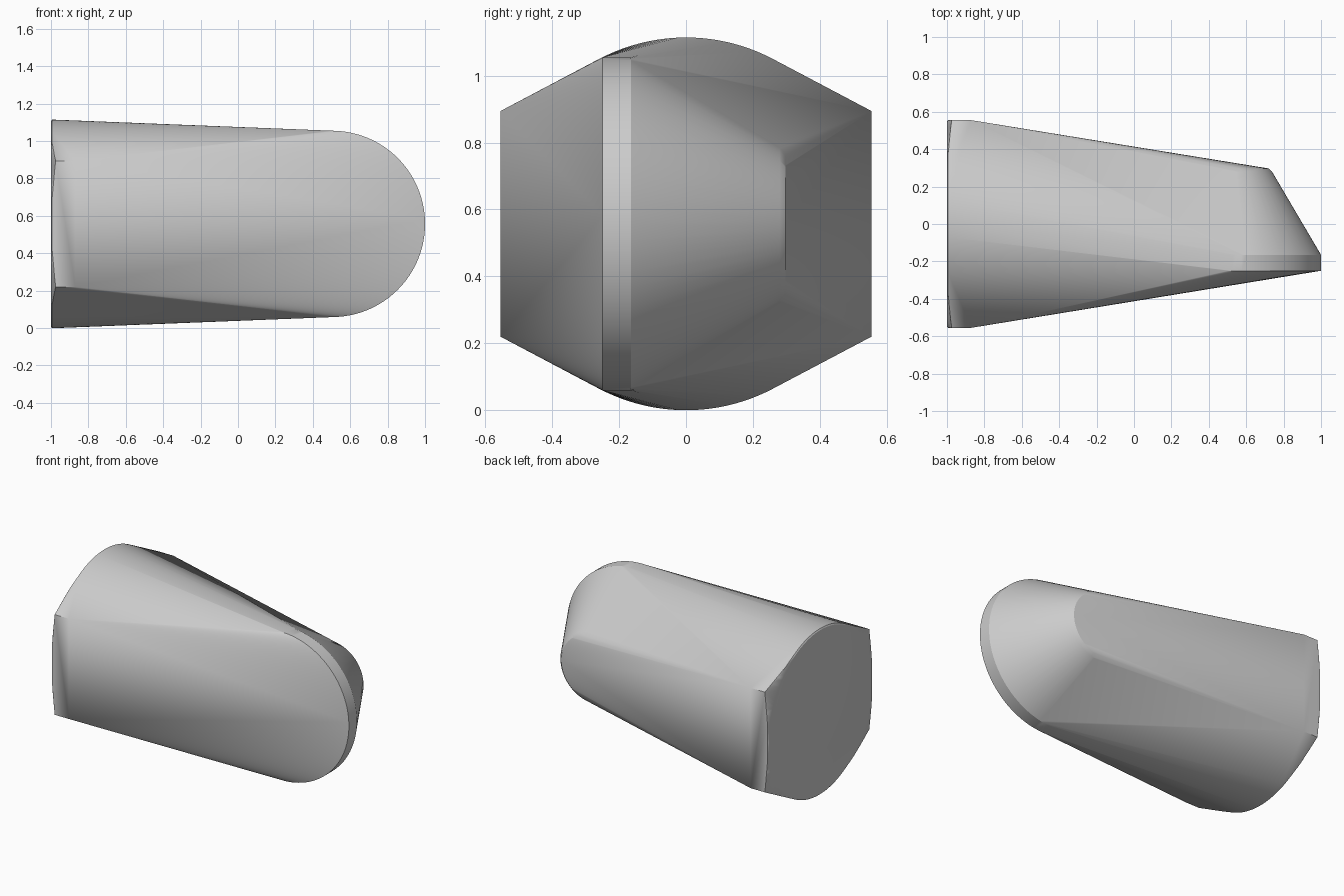
import bpy, bmesh
from math import sin, cos, asin, pi, radians

cube = bpy.data.objects.get("Cube")
if cube:
    bpy.data.objects.remove(cube)

CZ = 0.557            # height of the long axis
R = 0.557             # radius of the rounded top and bottom
HALF_WIDTH = 0.555    # flat sides of the base
TANGENT = asin(0.26 / R)


def base_radius(a):
    """Distance to the base outline at angle a from vertical."""
    s, c = abs(sin(a)), abs(cos(a))
    t = asin(min(1.0, s))
    r = R if t <= TANGENT else R / cos(t - TANGENT)
    return min(r, HALF_WIDTH / s) if s > 1e-6 else r


def base_section(x, limit, steps=144):
    """Base outline trimmed to a circle, for the chamfered corners."""
    pts = []
    for i in range(steps):
        a = 2 * pi * i / steps
        r = min(base_radius(a), limit)
        pts.append((x, r * sin(a), CZ + r * cos(a)))
    return pts


def nose_arc(y, r, cx=0.502, steps=64):
    """Half circle around the cross axis at the tip."""
    return [(cx + r * sin(pi * i / steps), y, CZ + r * cos(pi * i / steps))
            for i in range(steps + 1)]


# Chamfered base end
points = []
for k in range(6):
    x = -1 + 0.005 * k
    points += base_section(x, 0.549 + 4 * (x + 1))

# Upright side edges where the taper begins
corner_z = (R - HALF_WIDTH * sin(TANGENT)) / cos(TANGENT)
for y in (-HALF_WIDTH, HALF_WIDTH):
    for z in (-corner_z, corner_z):
        points.append((-0.975, y, CZ + z))
        points.append((-0.87, y, CZ + z))

# Rounded tip: straight rim, then a cone narrowing to the back
for y, r in ((-0.25, 0.498), (-0.165, 0.498), (0.28, 0.236), (0.297, 0.218)):
    points += nose_arc(y, r)

# Skin the tapered body around the sections
bm = bmesh.new()
for p in points:
    bm.verts.new(p)
bmesh.ops.remove_doubles(bm, verts=bm.verts[:], dist=0.0005)
hull = bmesh.ops.convex_hull(bm, input=bm.verts[:])
spare = {v for v in hull["geom_interior"] + hull["geom_unused"]
         if isinstance(v, bmesh.types.BMVert) and not v.link_faces}
bmesh.ops.delete(bm, geom=list(spare), context='VERTS')
bmesh.ops.dissolve_limit(bm, angle_limit=radians(0.3),
                         verts=bm.verts[:], edges=bm.edges[:])
bmesh.ops.recalc_face_normals(bm, faces=bm.faces[:])
mesh = bpy.data.meshes.new("tapered_body")
bm.to_mesh(mesh)
bm.free()

body = bpy.data.objects.new("tapered_body", mesh)
bpy.context.collection.objects.link(body)

# Plain grey
grey = bpy.data.materials.new("light_grey")
grey.use_nodes = True
colour = (0.6, 0.6, 0.6, 1)
grey.diffuse_color = colour
grey.node_tree.nodes["Principled BSDF"].inputs["Base Color"].default_value = colour
mesh.materials.append(grey)

# Smooth shading with crisp edges
bpy.ops.object.select_all(action='DESELECT')
body.select_set(True)
bpy.context.view_layer.objects.active = body
bpy.ops.object.shade_smooth_by_angle(angle=radians(25))
